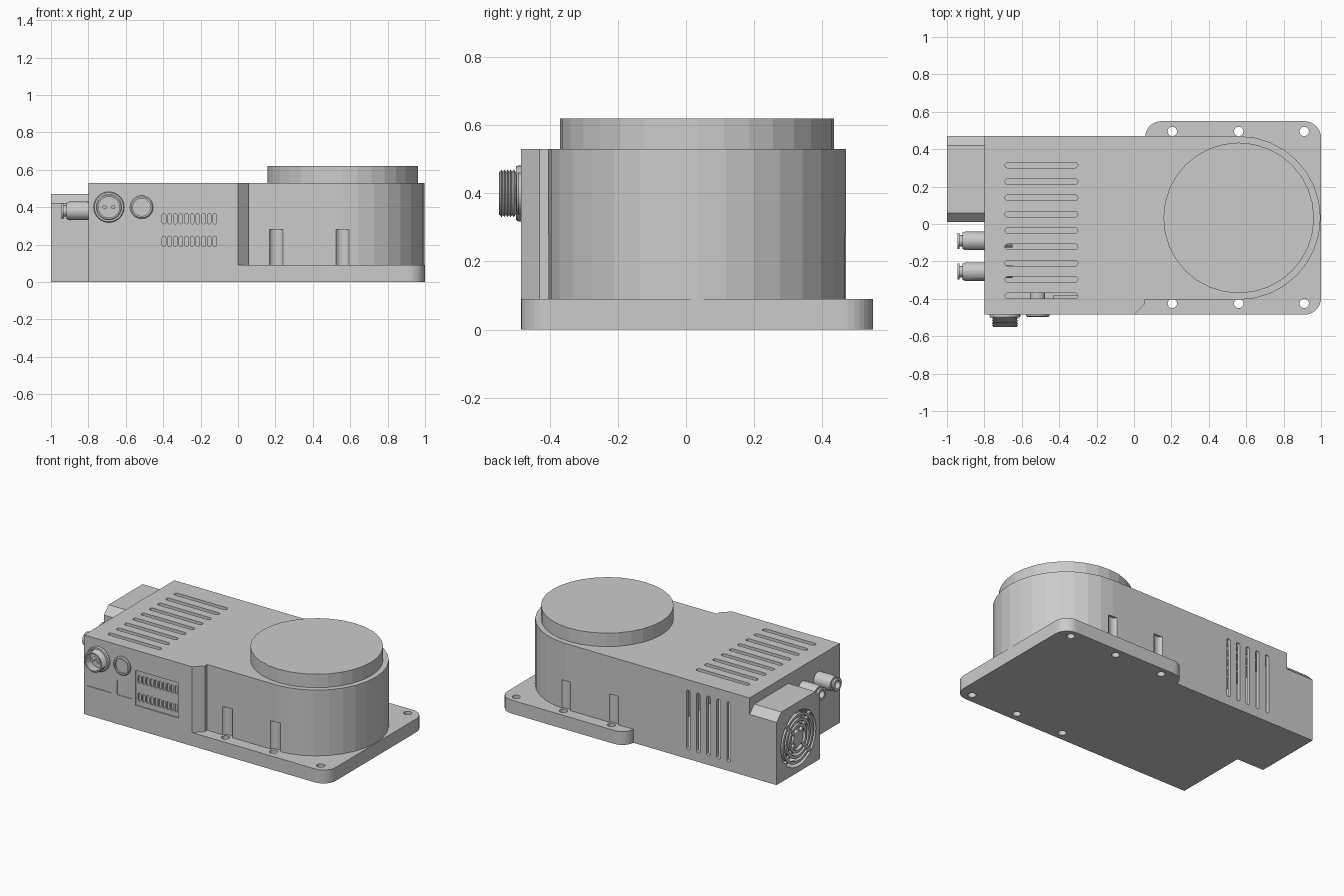
import bpy, bmesh
from math import sin, cos, pi

if "Cube" in bpy.data.objects:
    bpy.data.objects.remove(bpy.data.objects["Cube"])

AX = {'z': lambda u, v, t: (u, v, t), 'y': lambda u, v, t: (u, t, v), 'x': lambda u, v, t: (t, u, v)}


def finish(bm, name):
    bmesh.ops.recalc_face_normals(bm, faces=bm.faces[:])
    me = bpy.data.meshes.new(name)
    bm.to_mesh(me)
    bm.free()
    ob = bpy.data.objects.new(name, me)
    bpy.context.collection.objects.link(ob)
    return ob


def add_prism(bm, pts, axis, a, b):
    lo = [bm.verts.new(AX[axis](u, v, a)) for u, v in pts]
    hi = [bm.verts.new(AX[axis](u, v, b)) for u, v in pts]
    n = len(pts)
    bm.faces.new(lo)
    bm.faces.new(hi[::-1])
    for i in range(n):
        j = (i + 1) % n
        bm.faces.new((lo[i], hi[i], hi[j], lo[j]))


def prisms(name, items):
    bm = bmesh.new()
    for it in items:
        add_prism(bm, *it)
    return finish(bm, name)


def arc(cu, cv, r, a0, a1, n):
    return [(cu + r * cos(a0 + (a1 - a0) * i / n), cv + r * sin(a0 + (a1 - a0) * i / n)) for i in range(n + 1)]


def circle(cu, cv, r, n=24):
    return arc(cu, cv, r, 0, 2 * pi, n)[:-1]


def rect(u0, v0, u1, v1):
    return [(u0, v0), (u1, v0), (u1, v1), (u0, v1)]


def slot(u0, v0, u1, v1, n=6):
    # stadium along the longer side
    if u1 - u0 > v1 - v0:
        r, c = (v1 - v0) / 2, (v0 + v1) / 2
        return arc(u1 - r, c, r, -pi / 2, pi / 2, n) + arc(u0 + r, c, r, pi / 2, 3 * pi / 2, n)
    r, c = (u1 - u0) / 2, (u0 + u1) / 2
    return arc(c, v1 - r, r, 0, pi, n) + arc(c, v0 + r, r, pi, 2 * pi, n)


def revolve(name, prof, axis, cu, cv, n=32):
    bm = bmesh.new()
    rings = [[bm.verts.new(AX[axis](cu + r * cos(2 * pi * i / n), cv + r * sin(2 * pi * i / n), t))
              for i in range(n)] for r, t in prof]
    for k in range(len(prof)):
        m = (k + 1) % len(prof)
        if prof[k][0] == 0 and prof[m][0] == 0:
            continue
        for i in range(n):
            j = (i + 1) % n
            bm.faces.new((rings[k][i], rings[k][j], rings[m][j], rings[m][i]))
    bmesh.ops.remove_doubles(bm, verts=bm.verts[:], dist=1e-5)
    return finish(bm, name)


def boolean(ob, other, op):
    m = ob.modifiers.new(op, 'BOOLEAN')
    m.operation, m.object, m.solver = op, other, 'EXACT'
    bpy.context.view_layer.objects.active = ob
    bpy.ops.object.modifier_apply(modifier=m.name)
    bpy.data.objects.remove(other)


# Housing: box with a stepped front and a rounded right end
CX, CY = 0.56, 0.0325
outline = [(-0.8, -0.485), (0, -0.485), (0.055, -0.43), (0.055, -0.405)]
outline += arc(CX, CY, 0.4375, -pi / 2, pi / 2, 16) + [(-0.8, 0.47)]
housing = prisms("housing", [(outline, 'z', 0, 0.53)])

# Mounting flange with rounded corners
plate = [(0, -0.485)] + arc(0.91, -0.395, 0.09, -pi / 2, 0, 8) + arc(0.91, 0.46, 0.09, 0, pi / 2, 8)
plate += arc(0.145, 0.465, 0.085, pi / 2, pi, 8) + [(0.06, 0.3), (0, 0.3)]
boolean(housing, prisms("flange", [(plate, 'z', 0, 0.09)]), 'UNION')

# Hollow interior
boolean(housing, prisms("cavity", [(rect(-0.775, -0.46, -0.03, 0.445), 'z', 0.025, 0.505)]), 'DIFFERENCE')

# Shallow front panels
boolean(housing, prisms("panels", [
    (rect(-0.42, 0.16, -0.10, 0.395), 'y', -0.477, -0.6),
    (rect(-0.78, 0.195, -0.60, 0.275), 'y', -0.481, -0.6),
    (rect(-0.555, 0.195, -0.45, 0.29), 'y', -0.481, -0.6)]), 'DIFFERENCE')

# Vents, terminal slots
cuts = []
for i in range(9):
    y = 0.315 - 0.0874 * i
    cuts.append((slot(-0.69, y - 0.015, -0.30, y + 0.015), 'z', 0.48, 0.6))
for i in range(5):
    x = -0.345 - 0.075 * i
    cuts.append((slot(x - 0.014, 0.06, x + 0.014, 0.46), 'y', 0.42, 0.6))
for i in range(10):
    x = -0.396 + 0.0302 * i
    for z in (0.19, 0.31):
        cuts.append((slot(x - 0.01, z, x + 0.01, z + 0.055, 4), 'y', -0.467, -0.5))
boolean(housing, prisms("vents", cuts), 'DIFFERENCE')

# Bolt holes and the reliefs above them
holes, reliefs = [], []
for y in (-0.425, 0.495):
    for x in (0.205, 0.56, 0.91):
        holes.append((circle(x, y, 0.025), 'z', -0.1, 0.2))
        if x < 0.9:
            reliefs.append((circle(x, y, 0.042), 'z', 0.09, 0.28))
boolean(housing, prisms("reliefs", reliefs), 'DIFFERENCE')
boolean(housing, prisms("holes", holes), 'DIFFERENCE')

# Turntable disc on top
prisms("top_disc", [(circle(CX, CY, 0.4025, 32), 'z', 0.53, 0.62)])

# Fan box with chamfered top
fan_profile = [(0.01, 0), (0.47, 0), (0.47, 0.42), (0.42, 0.47), (0.06, 0.47), (0.01, 0.42)]
fan_box = prisms("fan_box", [(fan_profile, 'x', -1.0, -0.8)])
FY, FZ = 0.24, 0.225
boolean(fan_box, prisms("fan_hole", [(circle(FY, FZ, 0.185, 40), 'x', -1.1, -0.9)]), 'DIFFERENCE')

# Fan grille: hub, rings and diagonal spokes
prisms("fan_hub", [(circle(FY, FZ, 0.05), 'x', -1.0, -0.9)])
for r in (0.085, 0.12, 0.155):
    revolve("grille_ring", [(r - 0.009, -1), (r + 0.009, -1), (r + 0.009, -0.98), (r - 0.009, -0.98)], 'x', FY, FZ, 40)
spokes = []
for k in range(4):
    c, s = cos(pi / 4 + k * pi / 2), sin(pi / 4 + k * pi / 2)
    w = 0.009
    spokes.append(([(FY + c * r - s * q, FZ + s * r + c * q)
                    for r, q in ((0.04, -w), (0.19, -w), (0.19, w), (0.04, w))], 'x', -0.999, -0.981))
prisms("grille_spokes", spokes)

# Two air fittings on the left end, running through the wall
for y in (-0.09, -0.255):
    revolve("air_fitting", [(0.02, -0.65), (0.035, -0.65), (0.035, -0.70), (0.048, -0.70), (0.05, -0.90),
                            (0.043, -0.918), (0.03, -0.918), (0.03, -0.933), (0.043, -0.933),
                            (0.043, -0.945), (0.026, -0.945), (0.026, -0.85), (0.02, -0.85)], 'x', y, 0.38, 24)

# Large threaded socket with two pins
prof = [(0, -0.48), (0.082, -0.48), (0.082, -0.494), (0.078, -0.5), (0.062, -0.5)]
for i in range(5):
    t = -0.503 - 0.009 * i
    prof += [(0.07, t - 0.003), (0.063, t - 0.008)]
prof += [(0.064, -0.55), (0.056, -0.55), (0.056, -0.495), (0, -0.495)]
revolve("threaded_socket", prof, 'y', -0.69, 0.40)
prisms("socket_pins", [(circle(x, 0.40, 0.011, 12), 'y', -0.53, -0.49) for x in (-0.713, -0.667)])

# Small round socket
revolve("small_socket", [(0, -0.48), (0.062, -0.48), (0.062, -0.492), (0.056, -0.498), (0.047, -0.498),
                         (0.047, -0.488), (0, -0.488)], 'y', -0.515, 0.40)

# Terminal block and socket backs inside the housing
prisms("inner_blocks", [(rect(-0.43, 0.15, -0.09, 0.40), 'y', -0.461, -0.38),
                        (circle(-0.69, 0.40, 0.05), 'y', -0.461, -0.40),
                        (circle(-0.515, 0.40, 0.04), 'y', -0.461, -0.37)])
